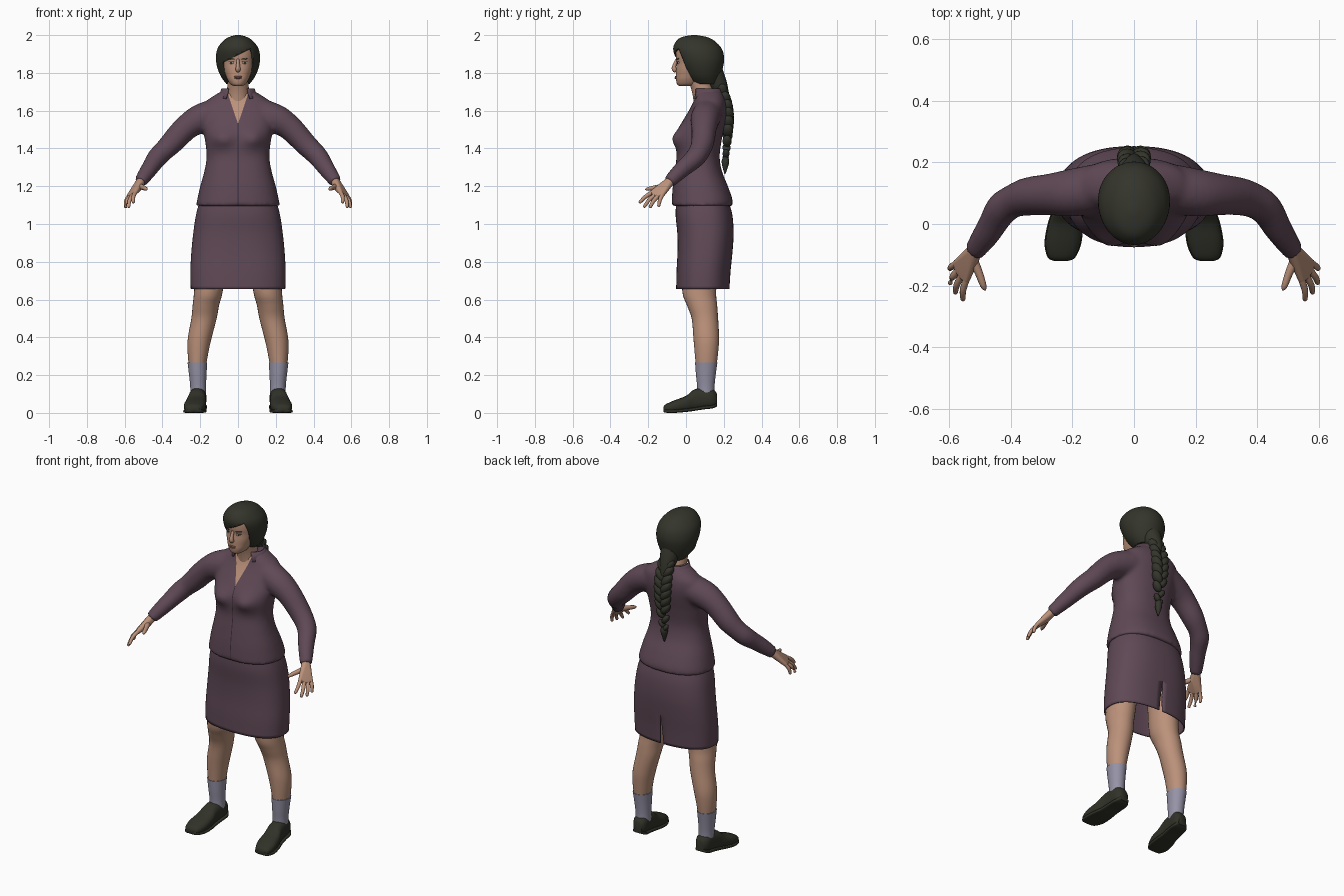
import bpy, bmesh, math
from mathutils import Vector, Matrix
from mathutils.bvhtree import BVHTree

if "Cube" in bpy.data.objects:
    bpy.data.objects.remove(bpy.data.objects["Cube"])


def material(name, r, g, b):
    m = bpy.data.materials.new(name)
    m.diffuse_color = (r, g, b, 1)
    m.use_nodes = True
    m.node_tree.nodes["Principled BSDF"].inputs["Base Color"].default_value = m.diffuse_color
    return m


PURPLE = material("purple cloth", .115, .066, .092)
SEAM = material("dark seam", .045, .025, .037)
SKIN = material("skin", .50, .285, .195)
LIP = material("lips", .33, .14, .11)
SOCK = material("grey sock", .30, .29, .38)
HAIR = material("dark hair", .034, .035, .024)
SHOE = material("dark leather", .030, .031, .021)
EYE = material("eye white", .45, .40, .36)


def finish(name, bm, *mats, angle=50):
    me = bpy.data.meshes.new(name)
    bm.to_mesh(me)
    bm.free()
    for m in mats:
        me.materials.append(m)
    me.polygons.foreach_set("use_smooth", [True] * len(me.polygons))
    me.set_sharp_from_angle(angle=math.radians(angle))
    ob = bpy.data.objects.new(name, me)
    bpy.context.collection.objects.link(ob)
    return ob


def spline(rows, steps):
    """Catmull-Rom interpolation of tuples of floats."""
    out = []
    for i in range(len(rows) - 1):
        p = [rows[max(i - 1, 0)], rows[i], rows[i + 1], rows[min(i + 2, len(rows) - 1)]]
        for s in range(steps):
            t = s / steps
            out.append([b + .5 * t * (c - a + t * (2 * a - 5 * b + 4 * c - d + t * (3 * (b - c) + d - a)))
                        for a, b, c, d in zip(*p)])
    return out + [list(rows[-1])]


def loft(bm, rings, n=32, power=2.0, caps=True, steps=4):
    """Skin superellipse rings, each (centre, axis u, axis v) as nine floats."""
    loops = []
    for r in spline(rings, steps):
        c, u, v = Vector(r[0:3]), Vector(r[3:6]), Vector(r[6:9])
        loop = []
        for k in range(n):
            a = 2 * math.pi * k / n
            co, si = math.cos(a), math.sin(a)
            loop.append(bm.verts.new(c + u * math.copysign(abs(co) ** (2 / power), co)
                                     + v * math.copysign(abs(si) ** (2 / power), si)))
        loops.append(loop)
    for a, b in zip(loops, loops[1:]):
        for k in range(n):
            bm.faces.new((a[k], a[(k + 1) % n], b[(k + 1) % n], b[k]))
    if caps:
        bm.faces.new(loops[0][::-1])
        bm.faces.new(loops[-1])
    bmesh.ops.recalc_face_normals(bm, faces=bm.faces)
    return bm


def upright(rows):
    """Rows (z, half width, front y, back y) to rings."""
    return [(0, (f + b) / 2, z, w, 0, 0, 0, (b - f) / 2, 0) for z, w, f, b in rows]


def tube(bm, pts, n=16, steps=4):
    """Round tube through (x, y, z, radius) points."""
    rings = []
    for i, p in enumerate(pts):
        t = Vector(pts[min(i + 1, len(pts) - 1)][:3]) - Vector(pts[max(i - 1, 0)][:3])
        u = t.cross(Vector((.3, .5, .8))).normalized()
        v = t.normalized().cross(u)
        rings.append((*p[:3], *(u * p[3]), *(v * p[3])))
    return loft(bm, rings, n, 2, True, steps)


def ball(bm, at, radii, rot=Matrix.Identity(4), u=16, v=10):
    bmesh.ops.create_uvsphere(bm, u_segments=u, v_segments=v, radius=1,
                              matrix=Matrix.Translation(at) @ rot @ Matrix.Diagonal((*radii, 1)))


def cut(bm, point, normal):
    bmesh.ops.bisect_plane(bm, geom=bm.verts[:] + bm.edges[:] + bm.faces[:], dist=1e-5,
                           plane_co=point, plane_no=normal)


def drop(bm, rule):
    bmesh.ops.delete(bm, geom=[f for f in bm.faces if rule(f.calc_center_median())], context='FACES')


def thicken(ob, amount):
    m = ob.modifiers.new("thickness", 'SOLIDIFY')
    m.thickness, m.offset = amount, -1


# Jacket: torso with bust, fused with both sleeves
bm = loft(bmesh.new(), upright([
    (1.095, .222, -.076, .248), (1.13, .216, -.075, .246), (1.2, .2, -.07, .222), (1.28, .178, -.06, .19),
    (1.36, .166, -.05, .178), (1.45, .176, -.052, .19), (1.5, .183, -.042, .2), (1.55, .187, -.015, .21),
    (1.6, .187, .015, .215), (1.65, .168, .04, .21), (1.69, .11, .05, .195), (1.705, .085, .055, .185)]),
    48, 2.3)
for v in bm.verts:
    if v.co.y < .05:
        v.co.y -= .032 * math.exp(-((abs(v.co.x) - .085) / .055) ** 2 - ((v.co.z - 1.45) / .045) ** 2)
for s in (1, -1):
    tube(bm, [(s * x, y, z, r) for x, y, z, r in (
        (.12, .115, 1.585, .08), (.21, .1, 1.552, .077), (.28, .095, 1.505, .067), (.36, .085, 1.42, .06),
        (.425, .052, 1.355, .054), (.47, -.02, 1.29, .045), (.518, -.09, 1.222, .034))], 24)
source = finish("jacket_source", bm, PURPLE)
mod = source.modifiers.new("fuse", 'REMESH')
mod.mode, mod.voxel_size = 'VOXEL', .011
bpy.context.view_layer.update()
fused = source.evaluated_get(bpy.context.evaluated_depsgraph_get()).to_mesh()
bm = bmesh.new()
bm.from_mesh(fused)
bpy.data.objects.remove(source)
for _ in range(3):
    bmesh.ops.smooth_vert(bm, verts=bm.verts, factor=.5, use_axis_x=True, use_axis_y=True, use_axis_z=True)
# Open neckline and front seam are cut into the surface
for s in (1, -1):
    cut(bm, (0, 0, 1.53), (s, 0, -.34))
    cut(bm, (s * .0025, 0, 0), (1, 0, 0))
for f in bm.faces:
    c = f.calc_center_median()
    f.material_index = 0
    if c.y < .1 and c.z > 1.53 and abs(c.x) < .34 * (c.z - 1.53):
        f.material_index = 1
    elif c.y < 0 and abs(c.x) < .0025:
        f.material_index = 2
finish("jacket", bm, PURPLE, SKIN, SEAM)

# Standing collar, open at the front
bm = bmesh.new()
rows = []
for k in range(33):
    a = math.radians(35 + 290 * k / 32)
    rows.append([bm.verts.new((w * math.sin(a), .115 - d * math.cos(a), z))
                 for w, d, z in ((.112, .088, 1.665), (.096, .08, 1.69), (.088, .077, 1.718))])
for a, b in zip(rows, rows[1:]):
    for j in range(2):
        bm.faces.new((a[j], b[j], b[j + 1], a[j + 1]))
thicken(finish("collar", bm, PURPLE), .006)

# Skirt with a slit at the back
bm = loft(bmesh.new(), upright([
    (1.13, .2, -.05, .222), (1.05, .222, -.055, .245), (.95, .237, -.046, .252), (.85, .247, -.045, .246),
    (.75, .252, -.05, .236), (.655, .25, -.052, .23)]), 64, 2.4, False)
for s in (1, -1):
    cut(bm, (0, 0, .84), (s, 0, .06))
drop(bm, lambda c: c.y > .1 and c.z < .84 and abs(c.x) < .06 * (.84 - c.z))
thicken(finish("skirt", bm, PURPLE), .006)

# Legs, socks and shoes
LEG = [(.85, .14, .08, .08, .095), (.65, .156, .076, .07, .09), (.57, .17, .07, .085, .08),
       (.5, .18, .067, .1, .07), (.4, .202, .063, .107, .068), (.33, .211, .056, .108, .063),
       (.25, .215, .046, .107, .055)]
SOCKS = [(.266, .215, .052, .107, .059), (.2, .213, .046, .105, .052), (.14, .211, .042, .105, .046),
         (.09, .21, .042, .105, .046)]
FOOT = [(-.12, .236, .018, .006, .028), (-.108, .235, .042, .001, .045), (-.06, .23, .057, 0, .067),
        (0, .223, .054, .005, .09), (.04, .218, .047, .01, .122), (.09, .213, .045, .018, .133),
        (.14, .21, .042, .024, .128), (.165, .208, .026, .035, .1)]
for s, side in ((1, "left"), (-1, "right")):
    for name, rows, mat in (("leg", LEG, SKIN), ("sock", SOCKS, SOCK)):
        finish(f"{side}_{name}", loft(bmesh.new(), [(s * x, y, z, w, 0, 0, 0, d, 0) for z, x, w, y, d in rows], 28), mat)
    shoe = [(s * x, y, (a + b) / 2, w, 0, 0, 0, 0, (b - a) / 2) for y, x, w, a, b in FOOT]
    finish(f"{side}_shoe", loft(bmesh.new(), shoe, 28, 2.5), SHOE)
    sole = [(s * x, y, a + .009, w + .003, 0, 0, 0, 0, .009) for y, x, w, a, b in FOOT]
    finish(f"{side}_sole", loft(bmesh.new(), sole, 28, 5), SHOE)

# Hands: hull palm with five tapered fingers
KNUCKLES = [(.543, -.178, 1.168), (.558, -.165, 1.154), (.569, -.148, 1.148), (.574, -.126, 1.154)]
TIPS = [(.555, -.248, 1.112), (.58, -.225, 1.088), (.597, -.193, 1.086), (.598, -.146, 1.092)]
for s, side in ((1, "left"), (-1, "right")):
    bm = bmesh.new()
    for p in KNUCKLES:
        ball(bm, (s * p[0], p[1], p[2]), (.012, .012, .012))
    ball(bm, (s * .513, -.083, 1.228), (.024, .024, .024))
    ball(bm, (s * .525, -.12, 1.195), (.02, .02, .02))
    hull = bmesh.ops.convex_hull(bm, input=bm.verts[:])
    bmesh.ops.delete(bm, geom=list({g for g in hull["geom_interior"] + hull["geom_unused"]
                                    if isinstance(g, bmesh.types.BMVert)}), context='VERTS')
    for a, b in zip(KNUCKLES, TIPS):
        a, b = Vector((s * a[0], *a[1:])), Vector((s * b[0], *b[1:]))
        m = a.lerp(b, .5) + Vector((s * .005, -.002, .004))
        e = a.lerp(b, .93)
        tube(bm, [(*a, .0115), (*m, .0105), (*e, .008), (*b, .002)], 10)
    tube(bm, [(s * .522, -.115, 1.2, .016), (s * .502, -.16, 1.193, .013),
              (s * .488, -.2, 1.186, .01), (s * .482, -.215, 1.182, .003)], 10)
    finish(f"{side}_hand", bm, SKIN, angle=70)

# Neck and head
finish("neck", loft(bmesh.new(), upright([(1.6, .065, .045, .16), (1.7, .058, .032, .148), (1.79, .055, 0, .12)])), SKIN)
bm = loft(bmesh.new(), upright([
    (1.73, .02, -.035, .02), (1.74, .04, -.047, .06), (1.765, .056, -.053, .08), (1.79, .066, -.053, .1),
    (1.82, .076, -.052, .12), (1.855, .083, -.049, .14), (1.89, .086, -.054, .15), (1.93, .08, -.05, .14),
    (1.96, .05, -.02, .1)]), 40, 2.2)
face = BVHTree.FromBMesh(bm)
finish("head", bm, SKIN)
finish("nose", tube(bmesh.new(), [(0, -.048, 1.872, .007), (0, -.061, 1.84, .01), (0, -.063, 1.824, .013),
                                  (0, -.057, 1.812, .012), (0, -.05, 1.808, .005)]), SKIN)


def feature(name, x, z, radii, mat, lift=0, tilt=0):
    """Thin ellipsoid laid on the face."""
    y = face.ray_cast(Vector((x, -.5, z)), Vector((0, 1, 0)))[0].y
    rot = Matrix.Rotation(math.atan(x * 6), 4, 'Z') if abs(x) < .02 else Matrix.Rotation(math.copysign(.4, x), 4, 'Z')
    bm = bmesh.new()
    ball(bm, (x, y - lift, z), radii, rot @ Matrix.Rotation(tilt, 4, 'Y'))
    finish(name, bm, mat)


for s, side in ((1, "left"), (-1, "right")):
    feature(f"{side}_eye", s * .036, 1.853, (.014, .003, .0055), EYE)
    feature(f"{side}_iris", s * .036, 1.854, (.0055, .003, .0055), HAIR, .002)
    feature(f"{side}_lash", s * .036, 1.859, (.016, .004, .0022), HAIR, .001)
    feature(f"{side}_brow", s * .037, 1.874, (.019, .004, .003), HAIR, .001, s * -.1)
feature("upper_lip", 0, 1.780, (.021, .006, .0045), LIP)
feature("lower_lip", 0, 1.773, (.018, .007, .005), LIP)

# Hair cap with swept fringe and open face
bm = loft(bmesh.new(), upright([
    (1.742, .062, .035, .17), (1.78, .09, 0, .182), (1.83, .11, -.03, .196), (1.88, .117, -.055, .202),
    (1.93, .108, -.068, .188), (1.97, .078, -.05, .15), (1.99, .047, -.02, .11), (2.0, .012, .03, .055)]), 48)
cut(bm, (0, 0, 1.895), (-.5, 0, 1))
cut(bm, (0, -.04, 1.93), (0, 1, .4))
drop(bm, lambda c: c.z < 1.895 + .5 * c.x and c.y < -.04 + .4 * (1.93 - c.z))
thicken(finish("hair", bm, HAIR), .012)

# Braid: nape, paired strands down the back, tuft
bm = tube(bmesh.new(), [(0, .13, 1.82, .06), (0, .16, 1.76, .052), (0, .185, 1.71, .04), (0, .205, 1.66, .025)])
PATH = spline([(1.72, .185, 1.0), (1.64, .212, 1.08), (1.56, .223, 1.05), (1.47, .22, .9), (1.35, .21, .55)], 4)
for i, (z, y, k) in enumerate(PATH):
    s = 1 if i % 2 else -1
    ball(bm, (s * .02 * k, y, z), (.024 * k, .03 * k, .042 * k), Matrix.Rotation(s * .6, 4, 'Y'))
tube(bm, [(0, .21, 1.36, .012), (0, .209, 1.335, .02), (0, .208, 1.31, .017), (0, .206, 1.265, .003)])
finish("braid", bm, HAIR)
